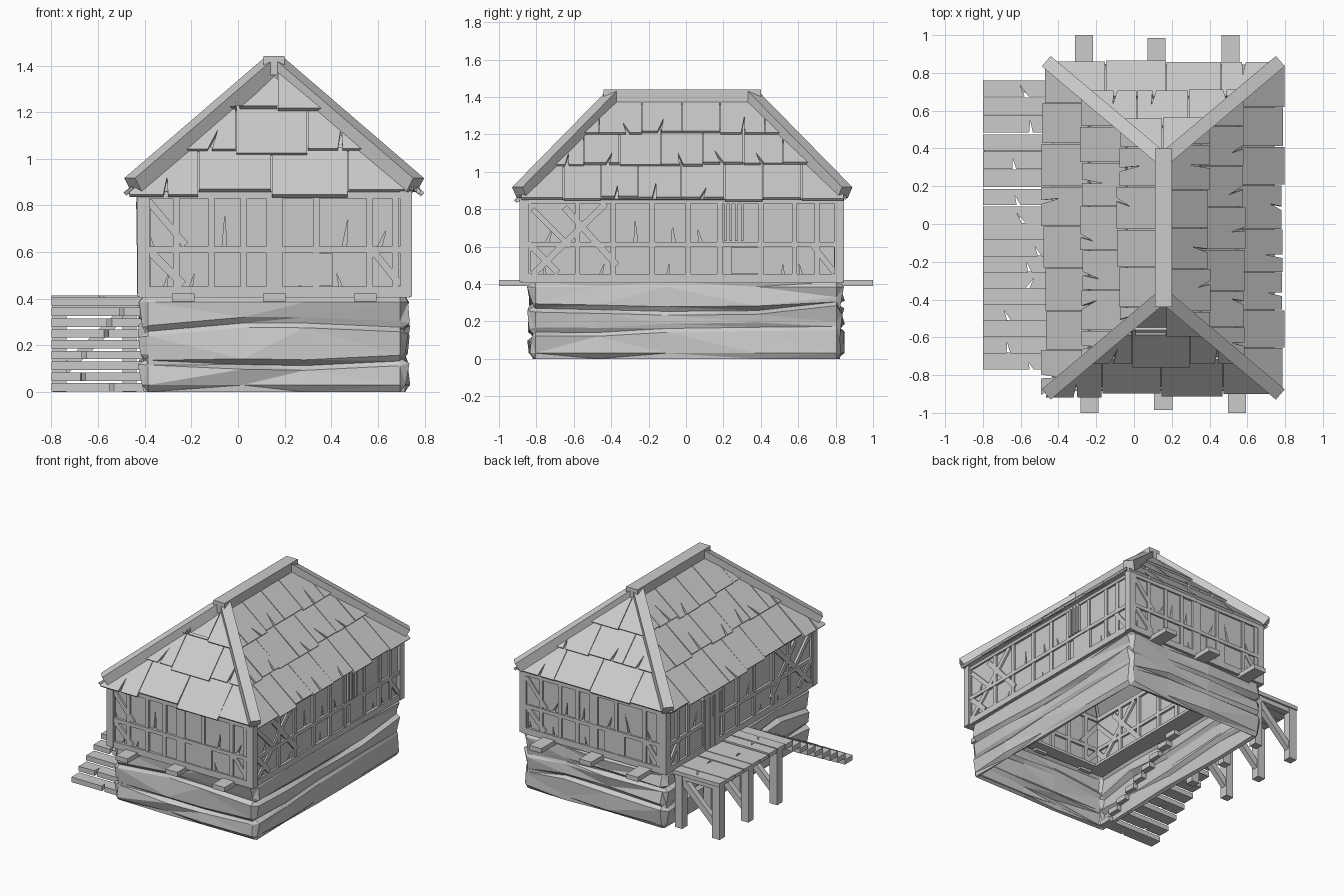
import bpy, bmesh, random
from mathutils import Vector, Matrix

if "Cube" in bpy.data.objects:
    bpy.data.objects.remove(bpy.data.objects["Cube"])

random.seed(4)
R = random.uniform
Z = Vector((0, 0, 1))
CX, CY = 0.155, -0.02


def finish(name, bm):
    bmesh.ops.recalc_face_normals(bm, faces=bm.faces)
    me = bpy.data.meshes.new(name)
    bm.to_mesh(me)
    bm.free()
    ob = bpy.data.objects.new(name, me)
    bpy.context.collection.objects.link(ob)
    return ob


def frame(origin, u, v):
    """Local (u, v, outward) axes at a point."""
    n = u.cross(v)
    return Matrix.Translation(origin) @ Matrix((u, v, n)).transposed().to_4x4()


def slab(bm, outline, n0, n1, M, lift=0):
    """Extruded outline, its lower end raised by lift."""
    lo, hi = min(p[1] for p in outline), max(p[1] for p in outline)
    rings = []
    for n in (n0, n1):
        rings.append([bm.verts.new(M @ Vector((u, v, n + lift * (hi - v) / (hi - lo)))) for u, v in outline])
    a, b = rings
    bm.faces.new(a[::-1])
    bm.faces.new(b)
    for i in range(len(a)):
        j = (i + 1) % len(a)
        bm.faces.new((a[i], a[j], b[j], b[i]))


def cracked(u0, u1, v0, v1, depth):
    """Rectangle with an optional wedge crack in its lower edge."""
    pts = [(u0, v0)]
    if depth:
        c, w = u0 + (u1 - u0) * R(.3, .7), min(.01, (u1 - u0) * .12)
        pts += [(c - w, v0), (c + R(-4, 4) * w, v0 + depth), (c + w, v0)]
    return pts + [(u1, v0), (u1, v1), (u0, v1)]


def beam(bm, a, b, w, h):
    a, b = Vector(a), Vector(b)
    y = (b - a).normalized()
    x = y.cross(Z) if abs(y.z) < .99 else Vector((1, 0, 0))
    x.normalize()
    rot = Matrix((x, y, x.cross(y))).transposed().to_4x4()
    M = Matrix.Translation((a + b) / 2) @ rot @ Matrix.Diagonal((w, (b - a).length, h, 1))
    bmesh.ops.create_cube(bm, size=1, matrix=M)


def bar(bm, M, u0, v0, u1, v1, w, n0=-.055, n1=.012):
    """Flat timber lying on a wall."""
    d = Vector((u1 - u0, v1 - v0)).normalized()
    s = Vector((-d.y, d.x)) * w / 2
    a, b = Vector((u0, v0)), Vector((u1, v1))
    slab(bm, [tuple(p) for p in (a - s, b - s, b + s, a + s)], n0, n1, M)


# Stone foundation: rough faceted courses around an open core
bm = bmesh.new()
HX, HY, c = .575, .84, .035
path = []  # (x, y, outward direction) around the plan
for sx, sy, along, cuts in ((1, -1, 'y', 4), (1, 1, 'x', 3), (-1, 1, 'y', 4), (-1, -1, 'x', 3)):
    a = Vector((sx * HX, sy * (HY - c)) if along == 'y' else (sx * (HX - c), sy * HY))
    b = Vector((a.x, -a.y) if along == 'y' else (-a.x, a.y))
    n = Vector((sx, 0)) if along == 'y' else Vector((0, sy))
    for k in range(cuts + 1):
        t = k / cuts + (R(-.08, .08) if 0 < k < cuts else 0)
        path.append((a.lerp(b, t), n))
LEVELS = ((0, -.025), (.03, 0), (.12, 0), (.14, -.025), (.165, 0), (.265, 0), (.285, -.025), (.31, 0), (.385, 0), (.412, -.015))
rings = []
for p, n in path:
    wob = [R(-.035, .035), R(-.035, .035)]
    col = []
    for i, (z, off) in enumerate(LEVELS):
        dz = wob[0] if 2 <= i <= 4 else wob[1] if 5 <= i <= 7 else 0
        seam = off * R(.3, 1.2)
        q = p + n * (seam + (R(-.018, .01) if off == 0 else -.004))
        col.append(bm.verts.new((q.x + CX, q.y, z + dz)))
    rings.append(col)
for i, a in enumerate(rings):
    b = rings[(i + 1) % len(rings)]
    for k in range(len(LEVELS) - 1):
        bm.faces.new((a[k], b[k], b[k + 1], a[k + 1]))
bmesh.ops.triangulate(bm, faces=bm.faces[:])
stone = finish("stone_foundation", bm)
sol = stone.modifiers.new("thickness", 'SOLIDIFY')
sol.thickness = .025
sol.offset = -1

# Half-timbered walls
FRONT_POSTS = (-.42, -.27, -.13, .0, .18, .41, .52)
SIDE_POSTS = (-.56, -.37, -.16, .03, .2, .42, .6, .72)
BOARD, TIMBER = bmesh.new(), bmesh.new()
for i, (d, dist, half) in enumerate((((0, -1, 0), .85, .58), ((0, 1, 0), .85, .58), ((1, 0, 0), .57, .855), ((-1, 0, 0), .57, .855))):
    d = Vector(d)
    M = frame(Vector((CX, CY, 0)) + d * dist, Z.cross(d), Z)
    posts = FRONT_POSTS if i < 2 else SIDE_POSTS
    if i == 3:
        posts = tuple(-p for p in reversed(posts))
    us = [-half, *posts, half]
    slab(BOARD, [(-half, .42), (half, .42), (half, .86), (-half, .86)], -.04, -.026, M)
    for a, b in zip(us, us[1:]):
        slab(BOARD, cracked(a, b, .62, .86, R(0, 1) > .4 and R(.07, .14)), -.03, R(-.004, .004), M)
        slab(BOARD, cracked(a, b, .42, .61, R(0, 1) > .5 and .09), -.03, R(-.004, .004), M)
    for p in posts:
        bar(TIMBER, M, p, .44, p, .85, .07 if p == .0 else .028)
    for v, w in ((.43, .045), (.61, .026), (.845, .03)):
        bar(TIMBER, M, -half, v, half, v, w, n1=.015)
    slab(TIMBER, [(-half, .405), (half, .405), (half, .425), (-half, .425)], -.15, .012, M)
    # diagonal braces and raised shutter
    s = -1 if i == 3 else 1
    e = half - .04
    bar(TIMBER, M, -e * s, .61, (-e + .15) * s, .46, .035)
    bar(TIMBER, M, e * s, .46, (e - .12) * s, .61, .03)
    if i < 2:
        bar(TIMBER, M, -e, .82, -e + .16, .63, .03)
    else:
        bar(TIMBER, M, -.8 * s, .45, -.41 * s, .83, .035)
        bar(TIMBER, M, -.63 * s, .81, -.35 * s, .5, .035)
        bar(TIMBER, M, -.8 * s, .8, -.6 * s, .6, .03)
        for k in range(4):  # slatted window
            bar(TIMBER, M, (.23 + k * .03) * s, .63, (.23 + k * .03) * s, .84, .014, n1=.02)
    if i < 3:
        mid = .17 if i < 2 else .34
        bar(TIMBER, M, mid, .455, mid, .595, .16, n1=.01)
    else:  # door onto the landing
        for k in range(3):
            bar(TIMBER, M, -.39 + k * .055, .42, -.39 + k * .055, .8, .05, n1=.018)
        bar(TIMBER, M, -.44, .8, -.23, .8, .03, n1=.022)
for x in (-.405, .72):
    for y in (-.865, .82):
        beam(TIMBER, (x, y, .41), (x, y, .87), .052, .052)
finish("wall_boards", BOARD)
finish("wall_timbers", TIMBER)

# Floor joist ends
bm = bmesh.new()
for s, xs in ((-1, (-.235, .155, .545)), (1, (-.265, .12, .51))):
    for k, x in enumerate(xs):
        beam(bm, (x, s * .78, .405), (x, s * (.985 if k == 1 else 1), .405), .096, .034)
finish("joist_ends", bm)


# Hipped roof: overlapping cracked tiles, clipped along the hips
def roof_face(name, d, eave, across, top_d, top_u, cols):
    d = Vector(d)
    U = Z.cross(d)
    C = Vector((CX, CY, 0))
    E = C + d * eave + Z * .855
    slope = C + d * top_d + Z * 1.385 - E
    L, T = slope.length, slope.normalized()
    M = frame(E, U, T)
    bm = bmesh.new()
    slab(bm, [(-across, 0), (across, 0), (across, L), (-across, L)], -.012, 0, M)
    for r in range(3):
        w = 2 * across / cols
        n = cols + r % 2
        edges = [-across + w * (k - .5 * (r % 2)) + R(-.02, .02) for k in range(n + 1)]
        for a, b in zip(edges, edges[1:]):
            v0 = r * L / 3 - .02 + R(-.022, .012)
            slab(bm, cracked(a + .002, b - .002, v0, (r + 1) * L / 3 + .01, R(0, 1) > .4 and R(.08, .16)),
                 0, .018, M, lift=R(.012, .02))
    for s in (-1, 1):
        top = C + d * top_d + U * s * top_u
        corner = C + d * (eave + .035) + U * s * across
        no = (corner - top).cross(Z)
        if no.dot(U * s) < 0:
            no = -no
        bmesh.ops.bisect_plane(bm, geom=bm.verts[:] + bm.edges[:] + bm.faces[:],
                               plane_co=top, plane_no=no, clear_outer=True)
        bmesh.ops.holes_fill(bm, edges=[e for e in bm.edges if e.is_boundary], sides=0)
    finish(name, bm)


roof_face("roof_tiles_right", (1, 0, 0), .59, .87, 0, .37, 8)
roof_face("roof_tiles_left", (-1, 0, 0), .59, .87, 0, .37, 8)
roof_face("roof_tiles_front", (0, -1, 0), .845, .61, .38, 0, 4)
roof_face("roof_tiles_back", (0, 1, 0), .845, .61, .38, 0, 4)

bm = bmesh.new()
beam(bm, (CX, CY - .42, 1.4), (CX, CY + .42, 1.4), .09, .08)
finish("ridge_beam", bm)
bm = bmesh.new()
for sx in (-1, 1):
    for sy in (-1, 1):
        beam(bm, (CX, CY + sy * .36, 1.408), (CX + sx * .605, CY + sy * .87, .888), .072, .07)
finish("hip_beams", bm)

# Landing and stairs along the left side
flat = Matrix.Identity(4)
bm = bmesh.new()
for k in range(8):
    y = .005 + k * .0957
    slab(bm, cracked(-.80, -.42, y, y + R(.082, .094), R(0, 1) > .4 and R(.05, .07)), .385, R(.408, .415), flat)
finish("landing_planks", bm)
bm = bmesh.new()
for k in range(9):
    y, z = -.77 + k * .0855, .038 + k * .0462
    slab(bm, cracked(-.80, -.35, y, y + .09, R(0, 1) > .5 and R(.04, .06)), z - .036, z, flat)
finish("stair_treads", bm)
bm = bmesh.new()
for y in (.06, .39, .72):
    for x in (-.765, -.465):
        beam(bm, (x, y, 0), (x, y, .39), .06, .06)
    beam(bm, (-.76, y, .08), (-.47, y, .36), .04, .045)
    beam(bm, (-.79, y, .37), (-.43, y, .37), .05, .035)
finish("landing_posts", bm)
